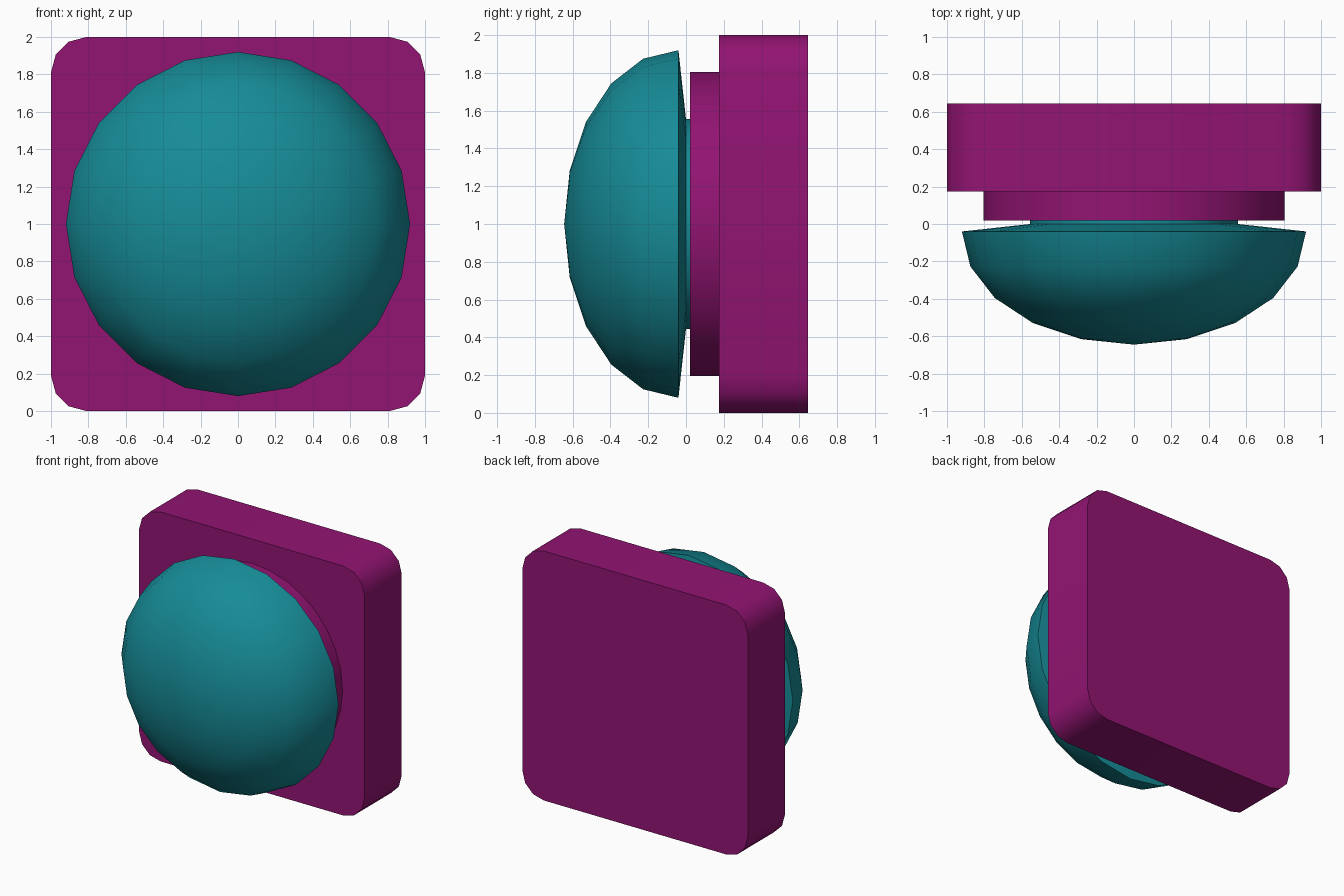
import bpy, bmesh, math

if "Cube" in bpy.data.objects:
    bpy.data.objects.remove(bpy.data.objects["Cube"])


def material(name, color):
    m = bpy.data.materials.new(name)
    m.diffuse_color = (*color, 1)
    m.use_nodes = True
    m.node_tree.nodes["Principled BSDF"].inputs["Base Color"].default_value = m.diffuse_color
    return m


def finish(name, bm, mat):
    bmesh.ops.remove_doubles(bm, verts=bm.verts, dist=1e-4)
    bmesh.ops.recalc_face_normals(bm, faces=bm.faces)
    mesh = bpy.data.meshes.new(name)
    bm.to_mesh(mesh)
    bm.free()
    mesh.materials.append(mat)
    ob = bpy.data.objects.new(name, mesh)
    bpy.context.collection.objects.link(ob)
    bpy.ops.object.select_all(action='DESELECT')
    ob.select_set(True)
    bpy.context.view_layer.objects.active = ob
    bpy.ops.object.shade_smooth_by_angle(angle=math.radians(40))
    return ob


def lathe(name, profile, sides, mat):
    """Revolve (radius, y) points around the y axis through z = 1."""
    bm = bmesh.new()
    vs = [bm.verts.new((0, y, 1 + r)) for r, y in profile]
    es = [bm.edges.new(p) for p in zip(vs, vs[1:])]
    bmesh.ops.spin(bm, geom=vs + es, cent=(0, 0, 1), axis=(0, 1, 0),
                   angle=2 * math.pi, steps=sides, use_merge=True)
    return finish(name, bm, mat)


purple = material("purple", (0.29, 0.007, 0.17))
teal = material("teal", (0.008, 0.26, 0.31))

# Square back plate with rounded corners
bm = bmesh.new()
R, outline = 0.19, []
for k, (sx, sz) in enumerate([(1, 1), (-1, 1), (-1, -1), (1, -1)]):
    for i in range(4):
        a = math.radians(90 * k + 30 * i)
        outline.append((sx * (1 - R) + R * math.cos(a), 0.175,
                        1 + sz * (1 - R) + R * math.sin(a)))
face = bm.faces.new([bm.verts.new(p) for p in outline])
ext = bmesh.ops.extrude_face_region(bm, geom=[face], use_keep_orig=True)
bmesh.ops.translate(bm, vec=(0, 0.47, 0),
                    verts=[g for g in ext["geom"] if isinstance(g, bmesh.types.BMVert)])
finish("back_plate", bm, purple)

# Round collar in front of the plate
lathe("collar", [(0, 0.02), (0.805, 0.02), (0.805, 0.18), (0, 0.18)], 32, purple)

# Domed button: flattened half sphere, shallow cone back and short stem
dome = [(0.92 * math.sin(math.radians(18 * i)),
         -0.04 - 0.605 * math.cos(math.radians(18 * i))) for i in range(6)]
lathe("button_dome", dome + [(0.555, 0.0), (0.555, 0.04), (0, 0.04)], 20, teal)
